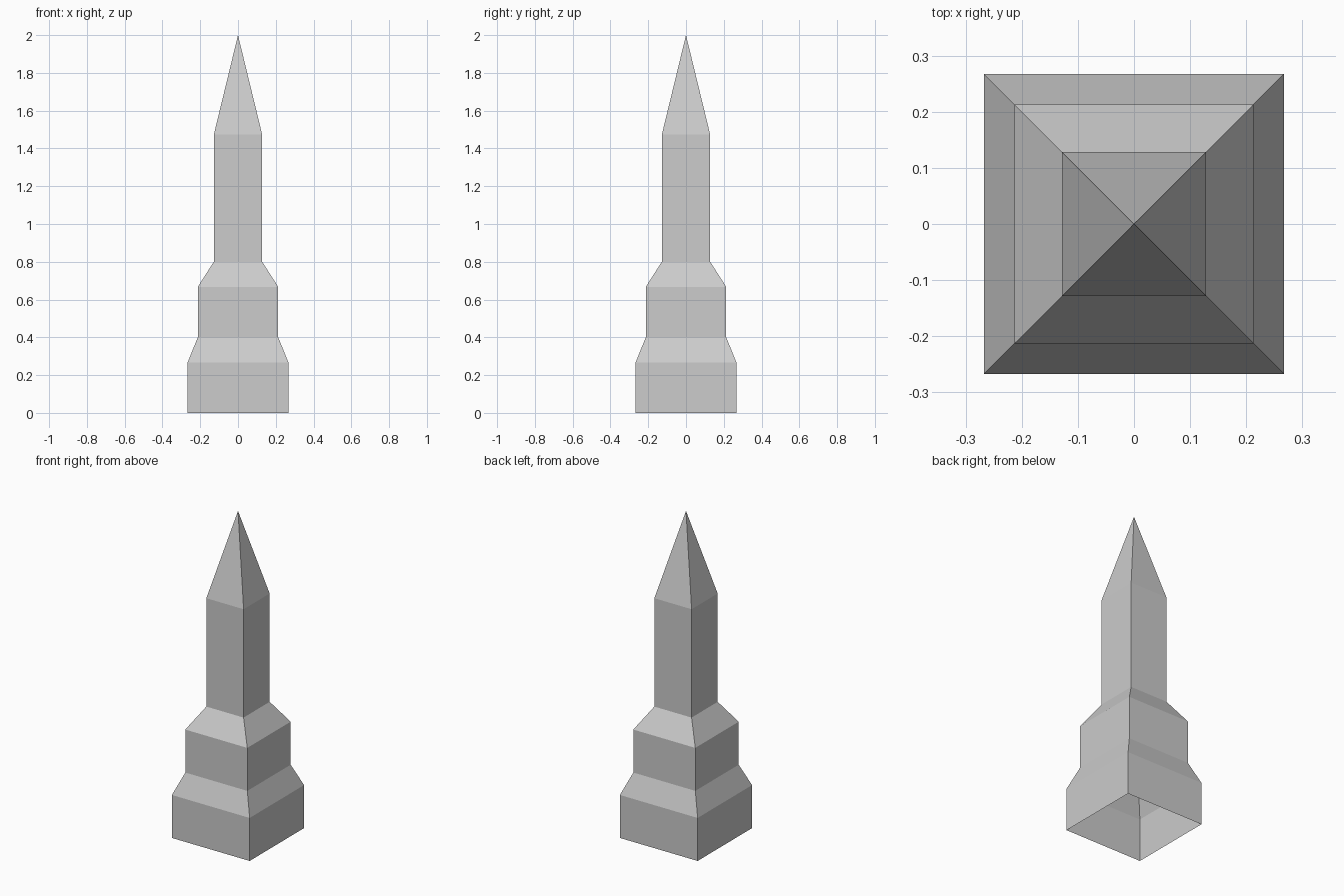
import bpy
import bmesh

cube = bpy.data.objects.get("Cube")
if cube:
    bpy.data.objects.remove(cube, do_unlink=True)

# Plain stone grey for the whole model
stone = bpy.data.materials.new("stone_grey")
stone.use_nodes = True
grey = (0.604, 0.604, 0.604, 1.0)
stone.diffuse_color = grey
stone.node_tree.nodes["Principled BSDF"].inputs["Base Color"].default_value = grey

BASE, MIDDLE, SHAFT = 0.267, 0.213, 0.128  # half widths


def square_shell(name, profile):
    """Loft an open square shell through (half width, height) pairs; zero width makes a point."""
    bm = bmesh.new()
    rings = []
    for half, z in profile:
        if half == 0:
            rings.append([bm.verts.new((0, 0, z))] * 4)
        else:
            corners = [(-1, -1), (1, -1), (1, 1), (-1, 1)]
            rings.append([bm.verts.new((x * half, y * half, z)) for x, y in corners])
    for low, high in zip(rings, rings[1:]):
        for i in range(4):
            j = (i + 1) % 4
            loop = [low[i], low[j], high[j], high[i]]
            bm.faces.new(list(dict.fromkeys(loop)))
    mesh = bpy.data.meshes.new(name)
    bm.to_mesh(mesh)
    bm.free()
    mesh.materials.append(stone)
    obj = bpy.data.objects.new(name, mesh)
    bpy.context.collection.objects.link(obj)
    return obj


# Wide base, open underneath, with a sloped shoulder
square_shell("base_tier", [(BASE, 0), (BASE, 0.267), (MIDDLE, 0.4)])

# Narrower tier with its own shoulder
square_shell("middle_tier", [(MIDDLE, 0.4), (MIDDLE, 0.667), (SHAFT, 0.8)])

# Tall square shaft
square_shell("tower_shaft", [(SHAFT, 0.8), (SHAFT, 1.473)])

# Pointed pyramid roof
square_shell("spire", [(SHAFT, 1.473), (0, 2.0)])
